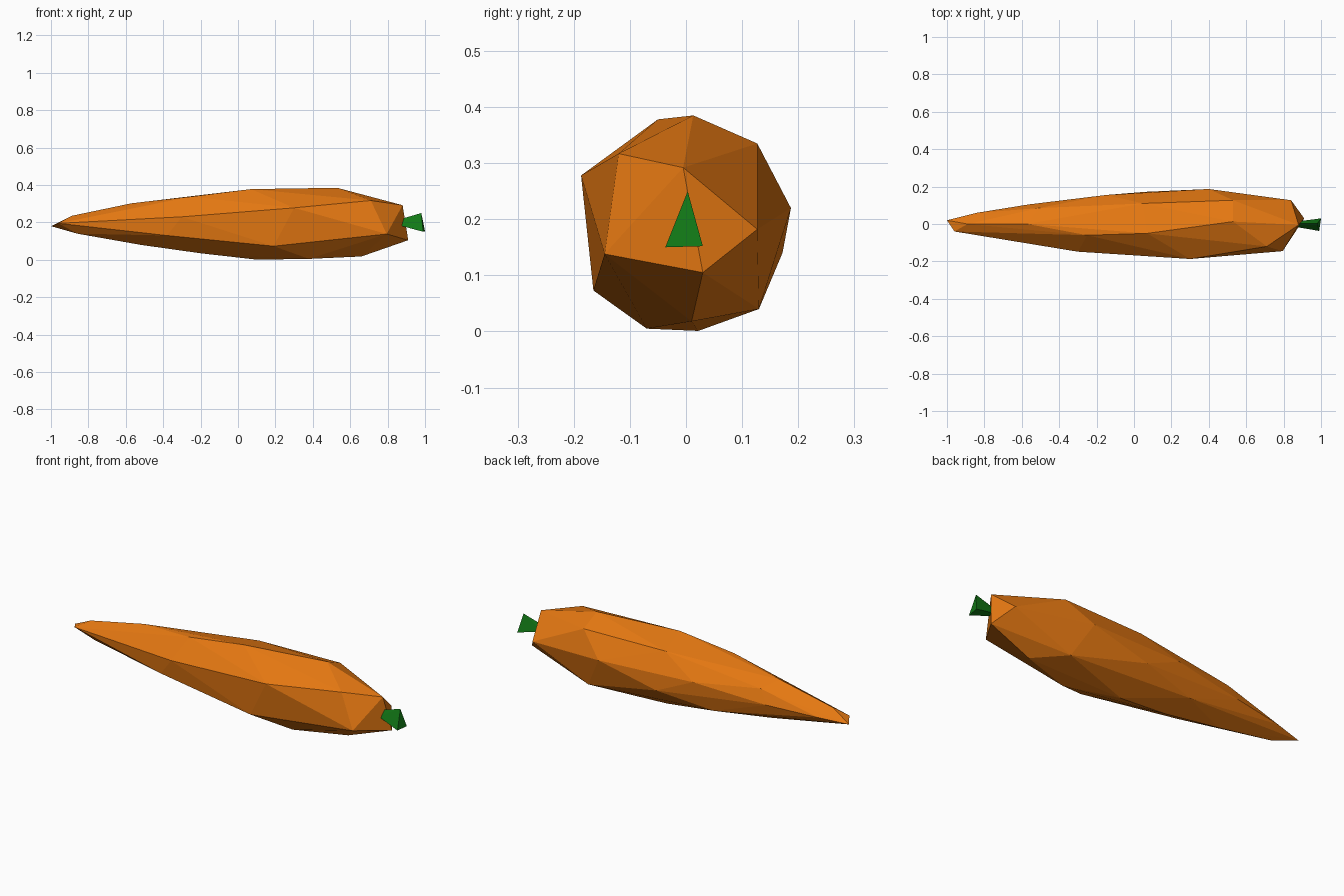
import bpy, bmesh


def material(name, color):
    m = bpy.data.materials.new(name)
    m.diffuse_color = (*color, 1)
    return m


def hull(name, points, mat):
    """Flat-faceted closed solid wrapped around its corner points."""
    bm = bmesh.new()
    for p in points:
        bm.verts.new(p)
    bmesh.ops.convex_hull(bm, input=bm.verts[:])
    loose = [v for v in bm.verts if not v.link_faces]
    bmesh.ops.delete(bm, geom=loose, context='VERTS')
    bmesh.ops.recalc_face_normals(bm, faces=bm.faces[:])
    me = bpy.data.meshes.new(name)
    bm.to_mesh(me)
    bm.free()
    me.materials.append(mat)
    ob = bpy.data.objects.new(name, me)
    bpy.context.collection.objects.link(ob)
    return ob


orange = material("orange", (0.79, 0.19, 0.006))
green = material("green", (0.006, 0.19, 0.008))

# Carrot root: irregular faceted rings from the tip to the blunt crown
tip = [(-1, 0.02, 0.18), (-0.96, -0.04, 0.195), (-0.89, 0.0, 0.235),
       (-0.86, -0.01, 0.14), (-0.84, 0.06, 0.19)]
taper = [(-0.57, 0.0, 0.302), (-0.56, 0.105, 0.2), (-0.52, 0.0, 0.08),
         (-0.51, 0.085, 0.27), (-0.38, -0.125, 0.13), (-0.3, -0.148, 0.23),
         (-0.25, -0.06, 0.338), (-0.2, 0.0, 0.035), (-0.25, 0.115, 0.09),
         (-0.15, 0.155, 0.235)]
belly = [(0.07, -0.05, 0.378), (0.06, 0.172, 0.14), (0.1, 0.022, 0.001),
         (0.05, 0.11, 0.335), (0.19, -0.165, 0.073), (0.3, -0.187, 0.278),
         (0.38, -0.07, 0.005), (0.4, 0.187, 0.22), (0.5, 0.13, 0.04),
         (0.53, 0.127, 0.335), (0.53, 0.013, 0.385)]
crown = [(0.66, 0.01, 0.018), (0.71, -0.12, 0.317), (0.795, -0.145, 0.138),
         (0.84, 0.127, 0.182), (0.88, -0.005, 0.292), (0.91, 0.03, 0.105)]
hull("carrot_root", tip + taper + belly + crown, orange)

# Stem: small three-sided prism flaring outwards
outer = [(0.99, -0.037, 0.15), (1.0, 0.03, 0.152), (0.98, 0.003, 0.25)]
inner = [(0.86, y * 0.4, 0.2 + (z - 0.2) * 0.3) for _, y, z in outer]
hull("stem", outer + inner, green)
